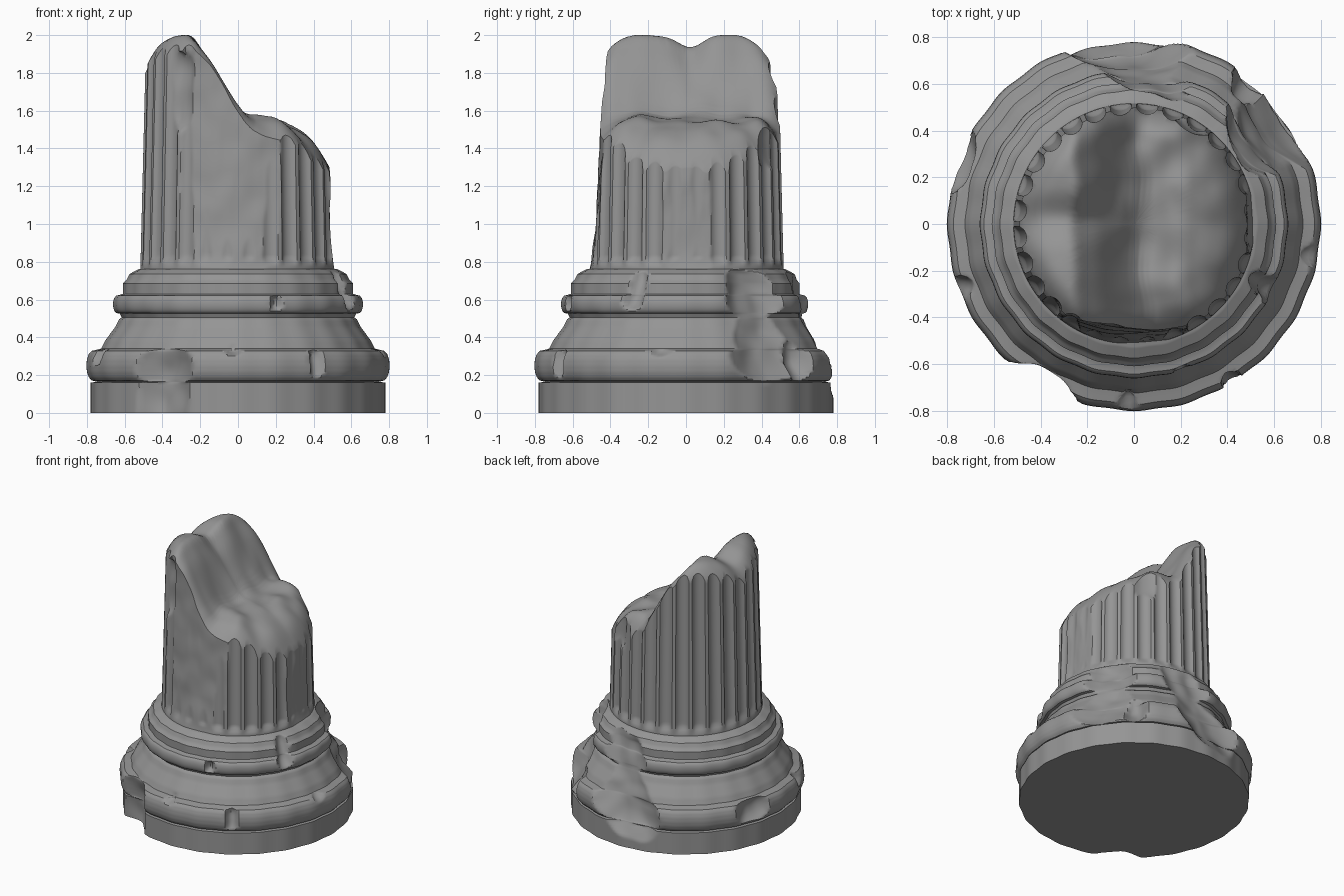
import bpy, bmesh, math
from mathutils import Vector, noise

if "Cube" in bpy.data.objects:
    bpy.data.objects.remove(bpy.data.objects["Cube"])

TAU = 2 * math.pi
FLUTES = 28


def lerp_table(table, x):
    if x <= table[0][0]:
        return table[0][1]
    for (a, p), (b, q) in zip(table, table[1:]):
        if x <= b:
            return p + (q - p) * (x - a) / (b - a)
    return table[-1][1]


# Scars: angle, half width (degrees), z low, z high, radius low, radius high, drift
BASE_SCARS = [
    (236, 10, -0.36, 0.38, 0.725, 0.69, 5),   # plinth bite, front left
    (36, 13, 0.20, 0.84, 0.70, 0.48, -2),     # long scar, right
    (99, 14, 0.02, 0.84, 0.755, 0.50, -22),   # long scar, back
    (160, 9, 0.17, 0.37, 0.755, 0.71, 0),     # flat chip, back left
    (302, 3.5, 0.16, 0.36, 0.76, 0.73, 0),    # small chips
    (50, 5, 0.15, 0.40, 0.73, 0.66, 0),
    (288, 3.5, 0.53, 0.64, 0.635, 0.625, 0),
    (335, 5, 0.52, 0.80, 0.63, 0.51, 0),
    (200, 4, 0.24, 0.42, 0.77, 0.68, 0),
    (268, 3, 0.31, 0.39, 0.72, 0.70, 0),
    (350, 4, 0.30, 0.42, 0.72, 0.68, 0),
]
SHAFT_SCARS = [
    (266, 28, 0.74, 1.95, 0.492, 0.43, 0),    # worn front face
    (2, 18, 0.74, 1.60, 0.492, 0.478, 0),     # worn right face
    (232, 8, 1.50, 1.90, 0.46, 0.43, 0),
    (60, 10, 1.30, 1.75, 0.47, 0.455, 0),
]


def scarred(r, ang, z, scars, rise, power):
    for a, w, z0, z1, r0, r1, drift in scars:
        t = (z - z0) / (z1 - z0)
        v = 2 * t - 1
        d = (math.degrees(ang) - a - drift * t + 180) % 360 - 180
        u = d / w
        if abs(u) > 2.5 or abs(v) > 2:
            continue
        p = Vector((math.cos(ang) * r, math.sin(ang) * r, z))
        cut = r0 + (r1 - r0) * t + rise * (abs(u) ** 2.5 + abs(v) ** power)
        cut += (0.022 if power < 5 else 0.009) * noise.noise(p * 7)
        r = min(r, cut)
    return r


stone = bpy.data.materials.new("stone")
stone.diffuse_color = (0.3, 0.3, 0.3, 1)
stone.use_nodes = True
stone.node_tree.nodes["Principled BSDF"].inputs["Base Color"].default_value = stone.diffuse_color


def make_object(name, rings):
    bm = bmesh.new()
    loops = [[bm.verts.new(p) for p in ring] for ring in rings]
    n = len(loops[0])
    for lo, hi in zip(loops, loops[1:]):
        for i in range(n):
            j = (i + 1) % n
            bm.faces.new((lo[i], lo[j], hi[j], hi[i]))
    bm.faces.new(loops[0][::-1])
    bm.faces.new(loops[-1])
    me = bpy.data.meshes.new(name)
    bm.to_mesh(me)
    bm.free()
    me.materials.append(stone)
    ob = bpy.data.objects.new(name, me)
    bpy.context.collection.objects.link(ob)
    bpy.ops.object.select_all(action='DESELECT')
    ob.select_set(True)
    bpy.context.view_layer.objects.active = ob
    bpy.ops.object.shade_smooth_by_angle(angle=math.radians(35))


# Moulded base: plinth, large torus, sloped neck, small torus, collar
def bulge(r, depth, z0, z1, n=8):
    return [(r + depth * math.sin(math.pi * i / n) ** 0.7,
             (z0 + z1) / 2 - (z1 - z0) / 2 * math.cos(math.pi * i / n))
            for i in range(n + 1)]


profile = [(0.78, 0), (0.78, 0.16)] + bulge(0.745, 0.058, 0.165, 0.335)
profile += [(0.725, 0.34), (0.705, 0.38), (0.65, 0.455), (0.63, 0.495), (0.615, 0.505)]
profile += bulge(0.625, 0.037, 0.525, 0.625)
profile += [(0.61, 0.63), (0.61, 0.685), (0.59, 0.705), (0.575, 0.735), (0.525, 0.762)]
dense = [profile[0]]
for (r0, z0), (r1, z1) in zip(profile, profile[1:]):
    k = max(1, math.ceil(math.hypot(r1 - r0, z1 - z0) / 0.014))
    dense += [(r0 + (r1 - r0) * i / k, z0 + (z1 - z0) * i / k) for i in range(1, k + 1)]

SEG, SIDES = 264, 24
rings = []
for r, z in dense:
    ring = []
    for i in range(SEG):
        a = TAU * i / SEG
        facet = (a + math.pi / SIDES) % (TAU / SIDES) - math.pi / SIDES
        rr = r * (1 - 0.008 * (1 - math.cos(SIDES * facet)) / 2)
        rr = scarred(rr, a, z, BASE_SCARS, 0.05, 3)
        ring.append((rr * math.cos(a), rr * math.sin(a), z))
    rings.append(ring)
make_object("column_base", rings)

# Fluted shaft with a broken, sloping top
TOP = [(-0.5, 1.94), (-0.43, 1.97), (-0.33, 1.995), (-0.25, 2.0), (-0.15, 1.87), (-0.05, 1.69),
       (0.0, 1.60), (0.04, 1.55), (0.2, 1.545), (0.3, 1.50), (0.4, 1.44), (0.5, 1.38)]


def top_height(x, y):
    wob = 0.04 * noise.noise(Vector((x * 3, y * 4, 9)))
    h = sum(lerp_table(TOP, x + wob + o) for o in (-0.02, 0, 0.02)) / 3
    high = max(0, min(1, (-x - 0.05) / 0.2))
    h -= high * 0.06 * math.exp(-((y - 0.02) / 0.09) ** 2)
    h += 0.04 * noise.noise(Vector((x * 6, y * 6, 3))) * (1 - 0.75 * high)
    edge = max(0, (math.hypot(x, y) / 0.49 - 0.75) / 0.25)
    return min(2.0, h - 0.09 * edge ** 2.5)


def shaft_radius(a, z):
    r = 0.517 - 0.025 * (z - 0.76)
    phase = (a * FLUTES / TAU) % 1
    groove = max(0, 1 - ((phase - 0.5) / 0.40) ** 2) ** 0.7
    fade = max(0, min(1, (z - 0.775) / 0.05))
    r -= 0.025 * groove * fade
    return scarred(r, a, z, SHAFT_SCARS, 0.025, 6)


N, ROWS, CAPS = FLUTES * 10, 60, 24
rings = [[] for _ in range(ROWS + CAPS)]
for i in range(N):
    a = TAU * i / N
    c, s = math.cos(a), math.sin(a)
    h = top_height(0.48 * c, 0.48 * s)
    for _ in range(3):
        rim = shaft_radius(a, h)
        h = top_height(rim * c, rim * s)
    for j in range(ROWS):
        t = j / (ROWS - 1)
        z = 0.74 + (h - 0.74) * t
        r = shaft_radius(a, z) if j < ROWS - 1 else rim
        rings[j].append((r * c, r * s, z))
    for j in range(CAPS):
        r = rim * (1 - (j + 1) / (CAPS + 0.5))
        rings[ROWS + j].append((r * c, r * s, top_height(r * c, r * s)))
make_object("fluted_shaft", rings)
